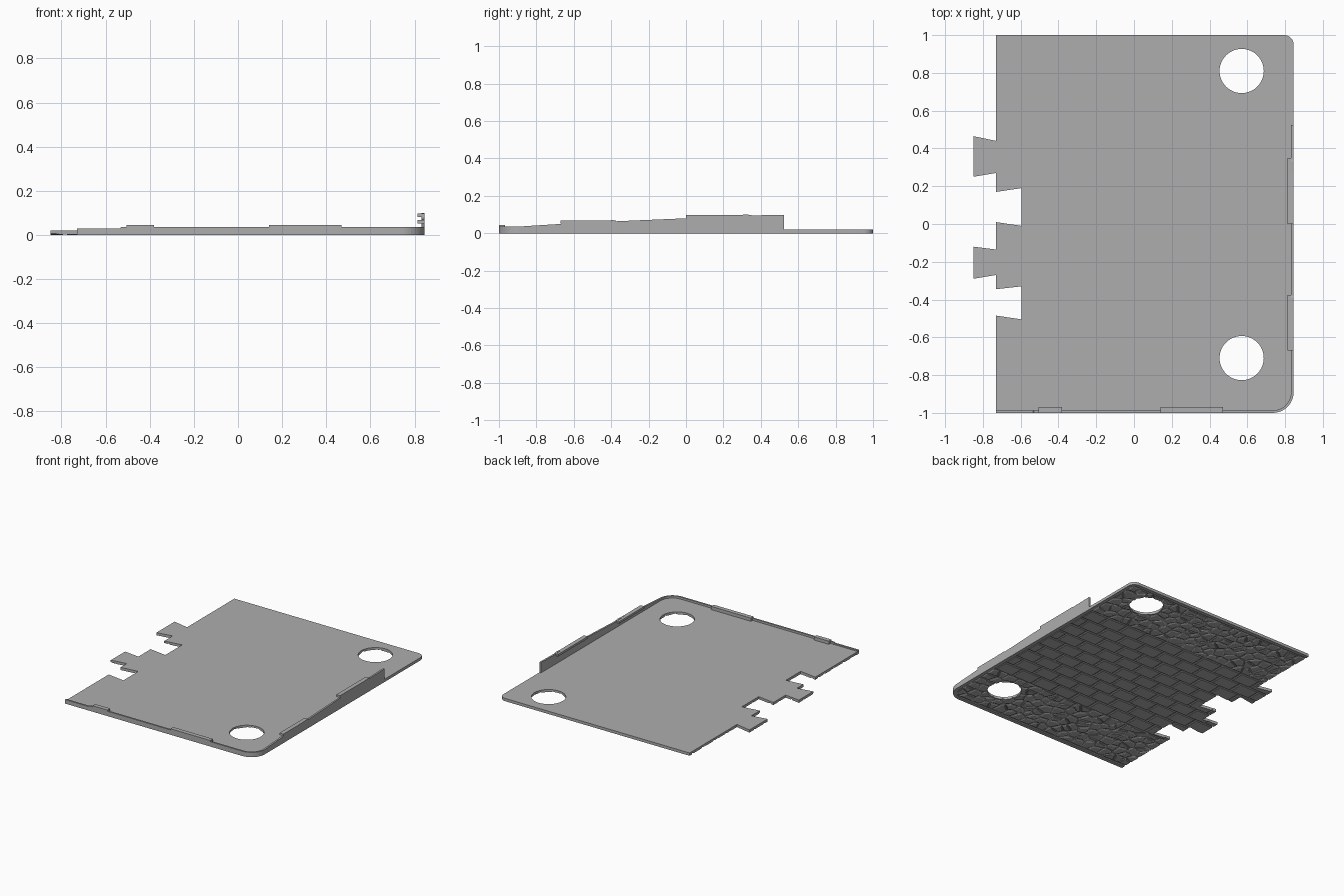
import bpy, bmesh, math, random
from mathutils import Vector

random.seed(4)
if "Cube" in bpy.data.objects:
    bpy.data.objects.remove(bpy.data.objects["Cube"])

grey = bpy.data.materials.new("stone grey")
grey.use_nodes = True
COLOUR = (0.42, 0.42, 0.42, 1)
grey.diffuse_color = COLOUR
grey.node_tree.nodes["Principled BSDF"].inputs["Base Color"].default_value = COLOUR

RIGHT, LEFT, EDGE = 0.845, -0.73, 0.52


def finish(bm, name):
    bmesh.ops.recalc_face_normals(bm, faces=bm.faces)
    mesh = bpy.data.meshes.new(name)
    bm.to_mesh(mesh)
    bm.free()
    mesh.materials.append(grey)
    ob = bpy.data.objects.new(name, mesh)
    bpy.context.scene.collection.objects.link(ob)
    return ob


def arc(cx, cy, r, a0, a1, n):
    return [(cx + r * math.cos(math.radians(a0 + (a1 - a0) * i / n)),
             cy + r * math.sin(math.radians(a0 + (a1 - a0) * i / n))) for i in range(n + 1)]


front_corner = arc(RIGHT - 0.11, -0.89, 0.11, -90, 0, 10)
back_corner = arc(RIGHT - 0.05, 0.95, 0.05, 0, 90, 8)

# Dovetail tabs and sockets down the joining edge
joint = [(LEFT, 0.44), (-0.85, 0.465), (-0.85, 0.25), (LEFT, 0.27),
         (LEFT, 0.17), (-0.595, 0.19), (-0.595, -0.01), (LEFT, 0.01),
         (LEFT, -0.135), (-0.85, -0.12), (-0.85, -0.29), (LEFT, -0.27),
         (LEFT, -0.345), (-0.595, -0.33), (-0.595, -0.505), (LEFT, -0.485)]
outline = [(LEFT, -1)] + front_corner + back_corner + [(LEFT, 1)] + joint
holes = [arc(0.57, y, 0.117, 0, 360, 48)[:-1] for y in (0.81, -0.71)]


def plate(name, z0, z1):
    bm = bmesh.new()
    for loop in [outline] + holes:
        vs = [bm.verts.new((x, y, z0)) for x, y in loop]
        for a, b in zip(vs, vs[1:] + vs[:1]):
            bm.edges.new((a, b))
    bmesh.ops.triangle_fill(bm, use_beauty=True, edges=bm.edges[:], normal=(0, 0, 1))
    res = bmesh.ops.extrude_face_region(bm, geom=bm.faces[:])
    top = [g for g in res["geom"] if isinstance(g, bmesh.types.BMVert)]
    bmesh.ops.translate(bm, verts=top, vec=(0, 0, z1 - z0))
    return finish(bm, name)


def strip(name, path, width, z0):
    """Upright band along (x, y, top) points, thickened to the left of travel."""
    bm = bmesh.new()
    rings = []
    for i, (x, y, h) in enumerate(path):
        a, b = path[max(i - 1, 0)], path[min(i + 1, len(path) - 1)]
        t = Vector((b[0] - a[0], b[1] - a[1])).normalized()
        ix, iy = x - t.y * width, y + t.x * width
        rings.append([bm.verts.new(p) for p in
                      ((x, y, z0), (x, y, h), (ix, iy, h), (ix, iy, z0))])
    for p, q in zip(rings, rings[1:]):
        for k in range(4):
            bm.faces.new((p[k], p[(k + 1) % 4], q[(k + 1) % 4], q[k]))
    bm.faces.new(rings[0])
    bm.faces.new(rings[-1])
    return finish(bm, name)


def block(name, x0, x1, y0, y1, z0, z1):
    bm = bmesh.new()
    bmesh.ops.create_cube(bm, size=1)
    for v in bm.verts:
        v.co = ((x0 + x1) / 2 + v.co.x * (x1 - x0), (y0 + y1) / 2 + v.co.y * (y1 - y0),
                (z0 + z1) / 2 + v.co.z * (z1 - z0))
    return finish(bm, name)


def add_stone(bm, poly, gap, chamfer, low):
    """Chamfered stone hanging from the plate, its face at height low."""
    c = sum(poly, Vector((0, 0))) / len(poly)
    rings = []
    for inset, z in ((gap, 0.011), (gap, low + 0.004), (gap + chamfer, low)):
        ring = []
        for p in poly:
            d = p - c
            q = c + d * max(0.2, 1 - inset / max(d.length, 0.001))
            ring.append(bm.verts.new((q.x, q.y, z)))
        rings.append(ring)
    n = len(poly)
    for a, b in zip(rings, rings[1:]):
        for k in range(n):
            bm.faces.new((a[k], a[(k + 1) % n], b[(k + 1) % n], b[k]))
    bm.faces.new(rings[0][::-1])
    bm.faces.new(rings[-1])


def clip(poly, point, normal):
    """Keep the part of a convex polygon behind a line."""
    out = []
    for a, b in zip(poly, poly[1:] + poly[:1]):
        da, db = (a - point).dot(normal), (b - point).dot(normal)
        if da <= 0:
            out.append(a)
        if da * db < 0:
            out.append(a.lerp(b, da / (da - db)))
    return out


def cobbles(bm, x0, x1, y0, y1, size):
    """Irregular cobbles: cells around jittered grid points."""
    nx, ny = round((x1 - x0) / size), round((y1 - y0) / size)
    seeds = [Vector((x0 + (i + 0.5 + random.uniform(-.38, .38)) * (x1 - x0) / nx,
                     y0 + (j + 0.5 + random.uniform(-.38, .38)) * (y1 - y0) / ny))
             for i in range(nx) for j in range(ny)]
    for s in seeds:
        poly = [Vector(p) for p in ((x0, y0), (x1, y0), (x1, y1), (x0, y1))]
        for o in seeds:
            if o is not s and (o - s).length < size * 4:
                poly = clip(poly, (o + s) / 2, o - s)
        if len(poly) > 2:
            add_stone(bm, poly, 0.005, 0.009, random.uniform(0.0005, 0.003))


def bricks(bm, x0, x1, y0, y1, length, rows):
    """Paving bricks in staggered rows."""
    w = (y1 - y0) / rows
    for r in range(rows):
        x = x0 - (r % 2) * length / 2
        while x < x1:
            a, b = max(x, x0), min(x + length, x1)
            if b - a > 0.02:
                y = y0 + r * w
                add_stone(bm, [Vector(p) for p in ((a, y), (b, y), (b, y + w), (a, y + w))],
                          0.006, 0.006, random.uniform(0.0005, 0.002))
            x += length


# Floor slab
plate("floor_slab", 0.008, 0.021)

# Paved underside trimmed to the slab outline
cutter = plate("paving_cutter", -0.05, 0.05)
cutter.hide_render = True
bm = bmesh.new()
bricks(bm, -0.87, RIGHT - 0.03, -EDGE, EDGE, 0.17, 9)
cobbles(bm, LEFT - 0.01, RIGHT - 0.03, EDGE, 0.965, 0.075)
cobbles(bm, LEFT - 0.01, RIGHT - 0.03, -0.965, -EDGE, 0.075)
paving = finish(bm, "paving")
trim = paving.modifiers.new("trim", "BOOLEAN")
trim.operation, trim.solver, trim.object = "INTERSECT", "EXACT", cutter
bpy.context.view_layer.objects.active = paving
bpy.ops.object.modifier_apply(modifier="trim")
bpy.data.objects.remove(cutter)

# Kerb around the three outer edges
rim = [(LEFT, -1)] + front_corner + back_corner + [(LEFT, 1)]
strip("kerb", [(x, y, 0.012) for x, y in rim], 0.028, 0)

# Broken wall: low along the front, rising along the left side
side = [(-0.67, 0.05), (-0.65, 0.06), (-0.39, 0.07), (-0.375, 0.064), (0, 0.08),
        (0.001, 0.087), (0.33, 0.1), (0.35, 0.095), (0.525, 0.099)]
wall = [(LEFT, -1, 0.03), (-0.535, -1, 0.03), (-0.53, -1, 0.036)]
wall += [(x, y, 0.036) for x, y in front_corner] + [(RIGHT, y, h) for y, h in side]
strip("ruined_wall", wall, 0.013, 0.01)

# Loose wall blocks standing proud of the inner face
block("front_block_small", -0.505, -0.38, -1, -0.968, 0.02, 0.045)
block("front_block_large", 0.14, 0.47, -1, -0.968, 0.02, 0.045)
block("side_block_low", RIGHT - 0.032, RIGHT, -0.67, -0.375, 0.052, 0.067)
block("side_block_high", RIGHT - 0.032, RIGHT, 0, 0.35, 0.082, 0.098)
